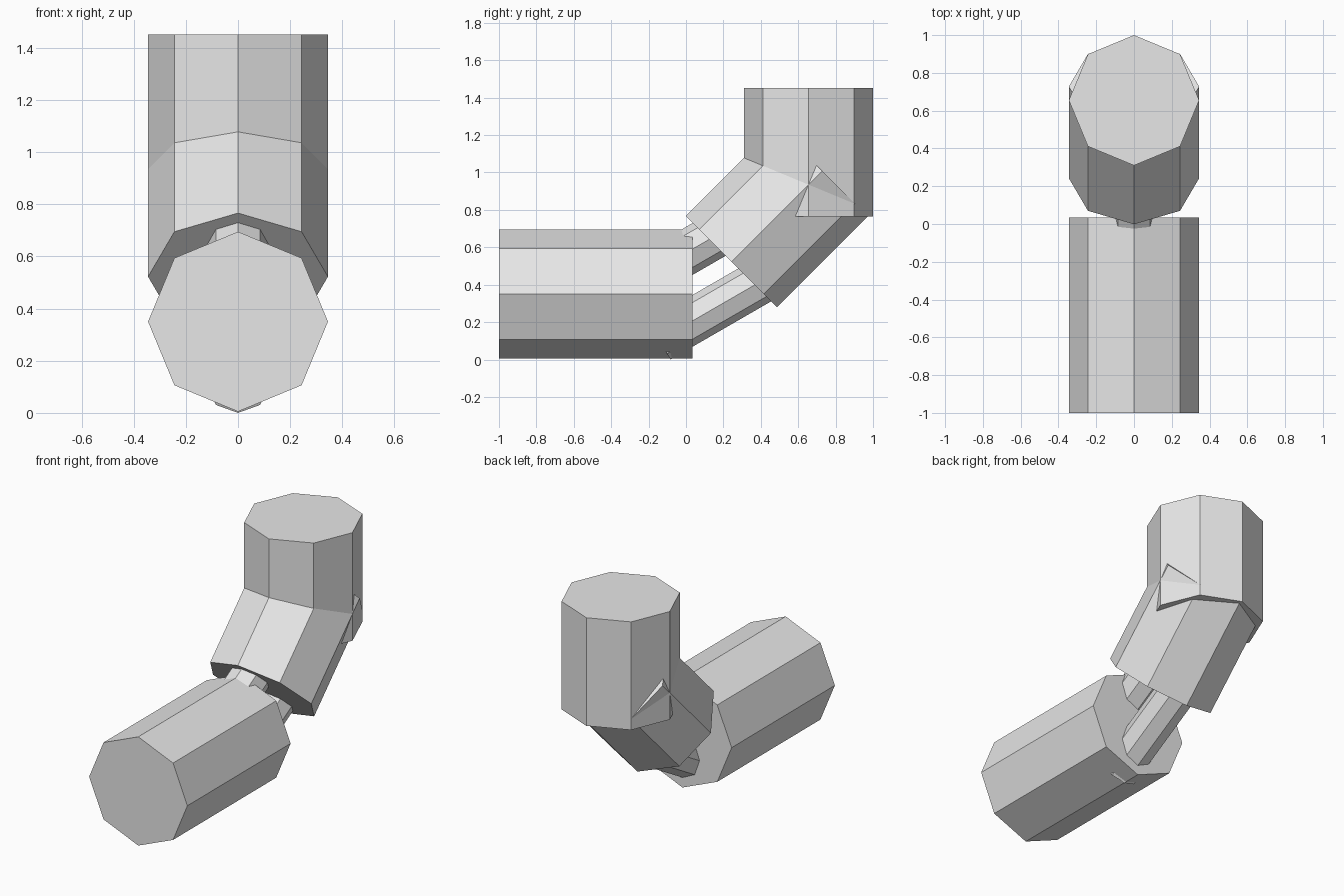
import bpy
import math
from mathutils import Vector

cube = bpy.data.objects.get("Cube")
if cube:
    bpy.data.objects.remove(cube, do_unlink=True)

# One plain grey for everything
grey = bpy.data.materials.new("light_grey")
grey.use_nodes = True
colour = (0.8, 0.8, 0.8, 1.0)
grey.diffuse_color = colour
grey.node_tree.nodes["Principled BSDF"].inputs["Base Color"].default_value = colour


def octagon_prism(name, start, angle, length, radius):
    """Eight-sided prism in the YZ plane, rising from +y by angle degrees."""
    a = math.radians(angle)
    axis = Vector((0, math.cos(a), math.sin(a)))
    bpy.ops.mesh.primitive_cylinder_add(
        vertices=8, radius=radius, depth=length,
        location=Vector(start) + axis * length / 2,
        rotation=(a - math.pi / 2, 0, 0))
    ob = bpy.context.object
    ob.name = name
    ob.data.materials.append(grey)
    return ob


R = 0.345        # radius of the thick segments
ROD_R = 0.12     # radius of the connecting rods
SEG = 0.686      # length shared by the short segments and rods

# Thick segments: horizontal, diagonal elbow, vertical
octagon_prism("lower_segment", (0, -1.0, 0.35), 0, 1.035, R)
octagon_prism("elbow_segment", (0, 0.2425, 0.5225), 45, SEG, R)
octagon_prism("upper_segment", (0, 0.655, 0.765), 90, SEG, R)

# Parallel rods bridging the gap at the joint
for name, z in (("lower_rod", 0.104), ("upper_rod", 0.488)):
    octagon_prism(name, (0, -0.143, z), 30, SEG, ROD_R)
